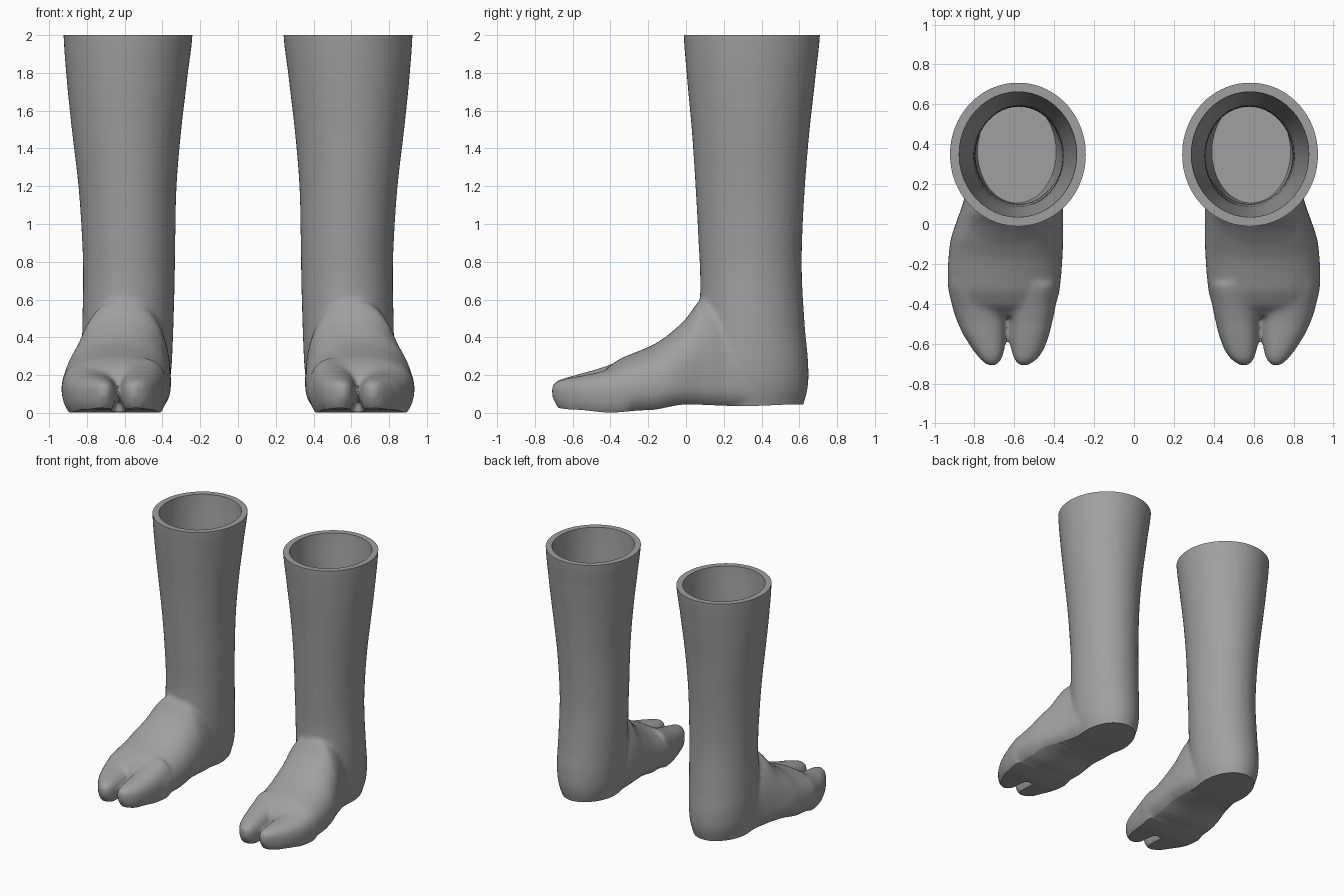
import bpy, bmesh, math
from mathutils import Vector

if "Cube" in bpy.data.objects:
    bpy.data.objects.remove(bpy.data.objects["Cube"])

# Leg rings: height, inner x, outer x, front y, back y
LEG = [(-.06, .40, .77, .10, .61), (.1, .365, .81, .08, .645), (.25, .35, .825, .07, .647),
       (.45, .342, .825, .07, .63), (.7, .335, .82, .075, .615), (.9, .332, .825, .066, .615),
       (1.2, .325, .845, .05, .63), (1.5, .30, .88, .03, .655), (1.8, .265, .91, .003, .688),
       (2.03, .238, .925, -.014, .712)]
# Foot sections: y, inner x, outer x, bottom z, top z
FOOT = [(.45, .40, .79, -.06, .40), (.2, .36, .83, -.06, .58), (.08, .355, .865, -.06, .60),
        (0, .355, .895, -.06, .50), (-.08, .355, .92, -.06, .425), (-.16, .358, .93, -.06, .367),
        (-.25, .364, .935, -.06, .325), (-.34, .374, .93, -.06, .29), (-.41, .395, .905, -.05, .245),
        (-.46, .44, .87, -.03, .19)]
BIG_TOE = [(-.30, .375, .62, -.05, .29), (-.45, .40, .622, -.05, .238), (-.55, .424, .62, -.04, .203),
           (-.63, .452, .615, -.03, .178), (-.68, .488, .60, .0, .155), (-.71, .53, .575, .05, .125)]
SMALL_TOES = [(-.30, .64, .934, -.05, .27), (-.45, .643, .902, -.05, .218), (-.55, .645, .86, -.04, .19),
              (-.63, .65, .81, -.03, .172), (-.68, .665, .77, .0, .152), (-.71, .69, .735, .05, .125)]
SOLE = [(-.75, .035), (-.6, .018), (-.4, .002), (-.2, .015), (0, .045), (.3, .036), (.6, .045), (.8, .05)]


def smooth_rows(rows, steps=5):
    """Catmull-Rom interpolation between section rows."""
    out = []
    for i in range(len(rows) - 1):
        a, b, c, d = (rows[max(i - 1, 0)], rows[i], rows[i + 1], rows[min(i + 2, len(rows) - 1)])
        for k in range(steps):
            t = k / steps
            row = [.5 * (2 * q + (r - p) * t + (2 * p - 5 * q + 4 * r - s) * t * t
                         + (3 * q - p - 3 * r + s) * t ** 3) for p, q, r, s in zip(a, b, c, d)]
            row[0] = b[0] + (c[0] - b[0]) * t
            out.append(row)
    return out + [list(rows[-1])]


def loft(bm, rows, upright, power=2.0, sides=48):
    rings = []
    for p, x0, x1, v0, v1 in rows:
        ring = []
        for i in range(sides):
            a = 2 * math.pi * i / sides
            c, s = math.cos(a), math.sin(a)
            c = math.copysign(abs(c) ** (2 / power), c)
            s = math.copysign(abs(s) ** (2 / power), s)
            x = (x0 + x1) / 2 + c * (x1 - x0) / 2
            if upright:
                co = (x, (v0 + v1) / 2 + s * (v1 - v0) / 2, p)
            else:  # widest point sits low on the foot
                mid = min(.115, (v0 + v1) / 2 + .02)
                co = (x, p, mid + s * ((v1 - mid) if s > 0 else (mid - v0)))
            ring.append(bm.verts.new(co))
        rings.append(ring)
    faces = [bm.faces.new((r[i], r[(i + 1) % sides], q[(i + 1) % sides], q[i]))
             for r, q in zip(rings, rings[1:]) for i in range(sides)]
    faces += [bm.faces.new(rings[0]), bm.faces.new(rings[-1])]
    bmesh.ops.recalc_face_normals(bm, faces=faces)


def to_object(bm, name):
    me = bpy.data.meshes.new(name)
    bm.to_mesh(me)
    bm.free()
    ob = bpy.data.objects.new(name, me)
    bpy.context.collection.objects.link(ob)
    return ob


def apply_mod(ob, kind, **settings):
    bpy.context.view_layer.objects.active = ob
    mod = ob.modifiers.new(kind.lower(), kind)
    for key, value in settings.items():
        setattr(mod, key, value)
    bpy.ops.object.modifier_apply(modifier=mod.name)


def sole_height(y):
    for (y0, z0), (y1, z1) in zip(SOLE, SOLE[1:]):
        if y <= y1:
            t = max(0, (y - y0) / (y1 - y0))
            return z0 + (z1 - z0) * t * t * (3 - 2 * t)
    return SOLE[-1][1]


# Leg, foot and the two split toes, fused into one soft skin
bm = bmesh.new()
loft(bm, smooth_rows(LEG), True)
loft(bm, smooth_rows(FOOT), False, 2.25)
loft(bm, smooth_rows(BIG_TOE), False, 2.3)
loft(bm, smooth_rows(SMALL_TOES), False, 2.3)
boot = to_object(bm, "split_toe_boots")
apply_mod(boot, 'REMESH', mode='VOXEL', voxel_size=.013)
apply_mod(boot, 'SMOOTH', factor=.5, iterations=12)

# Flat cuts for the sole and the rim, then the gentle arch of the sole
bm = bmesh.new()
bm.from_mesh(boot.data)
for z, n in ((0, -1), (2, 1)):
    geom = bm.verts[:] + bm.edges[:] + bm.faces[:]
    cut = bmesh.ops.bisect_plane(bm, geom=geom, plane_co=(0, 0, z), plane_no=(0, 0, n), clear_outer=True)
    edges = [e for e in cut['geom_cut'] if isinstance(e, bmesh.types.BMEdge)]
    bmesh.ops.holes_fill(bm, edges=edges, sides=0)
for i in range(-13, 13):
    sole = [f for f in bm.faces if f.normal.z < -.99 and f.calc_center_median().z < .001]
    geom = sole + list({e for f in sole for e in f.edges}) + list({v for f in sole for v in f.verts})
    bmesh.ops.bisect_plane(bm, geom=geom, plane_co=(0, i * .05 + .003, 0), plane_no=(0, 1, 0))
for v in bm.verts:
    v.co.z += sole_height(v.co.y) * max(0, 1 - v.co.z / .4)
bmesh.ops.recalc_face_normals(bm, faces=bm.faces[:])
bm.to_mesh(boot.data)
bm.free()

# Hollow shaft
inner = []
for z, x0, x1, y0, y1 in smooth_rows(LEG):
    if z > .08:
        w = .025 + .022 * max(0, min(1, (z - .9) / 1.1))
        inner.append((z, x0 + w, x1 - w, y0 + w, y1 - w))
bm = bmesh.new()
loft(bm, inner, True)
cutter = to_object(bm, "shaft_cutter")
cutter.hide_render = True
apply_mod(boot, 'BOOLEAN', operation='DIFFERENCE', object=cutter, solver='EXACT')
bpy.data.objects.remove(cutter)

# Second boot by mirroring
apply_mod(boot, 'MIRROR', use_mirror_merge=False)

grey = bpy.data.materials.new("mid_grey")
grey.diffuse_color = (.35, .35, .35, 1)
grey.use_nodes = True
grey.node_tree.nodes["Principled BSDF"].inputs["Base Color"].default_value = grey.diffuse_color
boot.data.materials.clear()
boot.data.materials.append(grey)
bpy.ops.object.select_all(action='DESELECT')
boot.select_set(True)
bpy.context.view_layer.objects.active = boot
bpy.ops.object.shade_smooth_by_angle(angle=math.radians(40))
